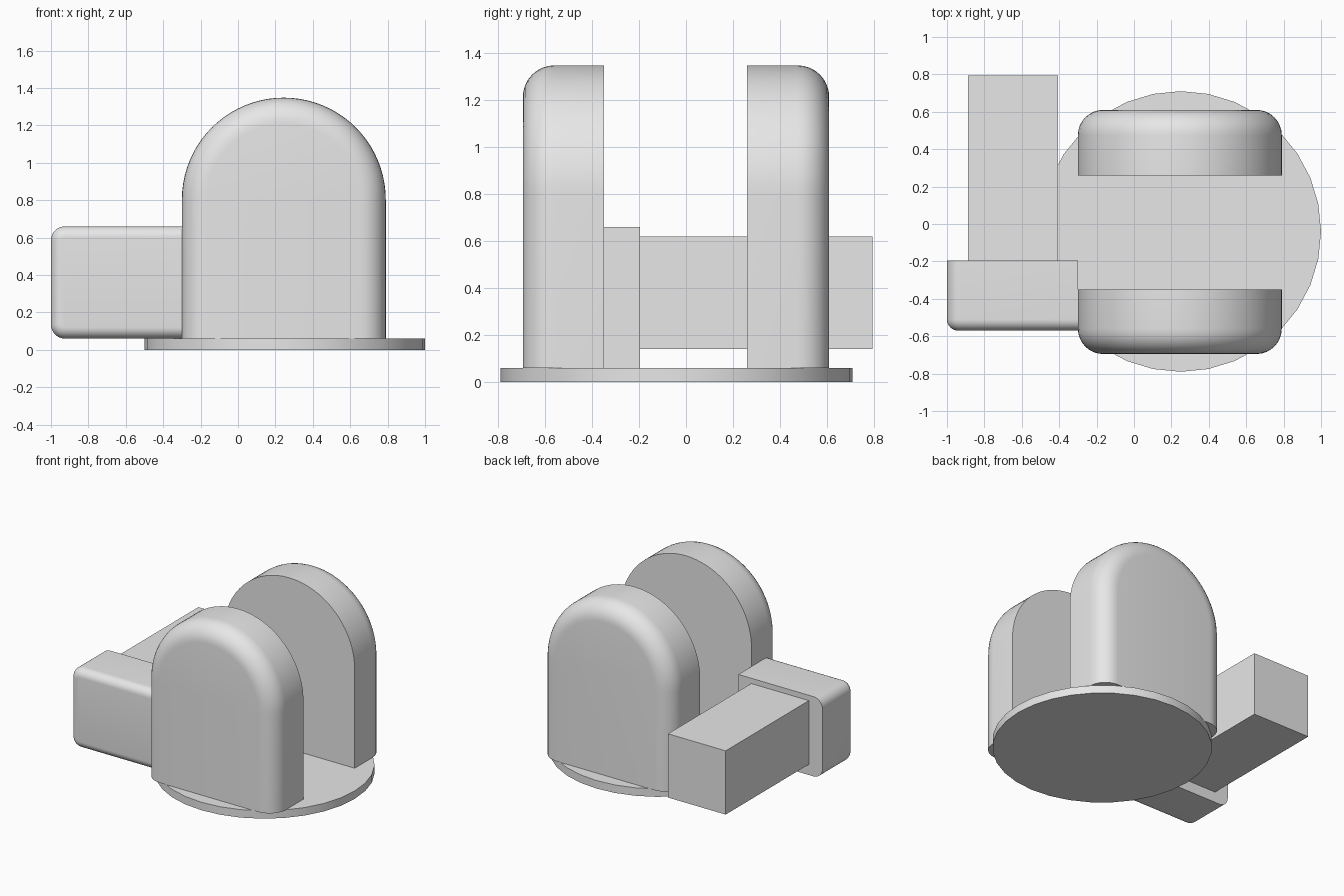
import bpy, bmesh, math

cube = bpy.data.objects.get("Cube")
if cube:
    bpy.data.objects.remove(cube, do_unlink=True)

grey = bpy.data.materials.new("plain grey")
grey.use_nodes = True
grey.diffuse_color = (0.8, 0.8, 0.8, 1)
grey.node_tree.nodes["Principled BSDF"].inputs["Base Color"].default_value = (0.8, 0.8, 0.8, 1)

BASE = 0.06  # top of the round base


def finish(name, bm):
    bmesh.ops.recalc_face_normals(bm, faces=bm.faces)
    mesh = bpy.data.meshes.new(name)
    bm.to_mesh(mesh)
    bm.free()
    mesh.materials.append(grey)
    obj = bpy.data.objects.new(name, mesh)
    bpy.context.collection.objects.link(obj)
    bpy.ops.object.select_all(action="DESELECT")
    obj.select_set(True)
    bpy.context.view_layer.objects.active = obj
    bpy.ops.object.shade_smooth_by_angle(angle=math.radians(30))
    return obj


def arc(cx, cz, r, start, end, steps):
    angles = [math.radians(start + (end - start) * i / steps) for i in range(steps + 1)]
    return [(cx + r * math.cos(a), cz + r * math.sin(a)) for a in angles]


def rounded_slab(name, profile, outer, inner, bevel, steps=8):
    """Loft profile(inset) along y, rounding the rim of the outer face."""
    bm = bmesh.new()
    side = 1 if inner > outer else -1
    rings = []
    for i in range(steps + 1):
        a = math.pi / 2 * i / steps
        rings.append((bevel * (1 - math.sin(a)), outer + side * bevel * (1 - math.cos(a))))
    rings.append((0, inner))
    loops = [[bm.verts.new((x, y, z)) for x, z in profile(inset)] for inset, y in rings]
    count = len(loops[0])
    for a, b in zip(loops, loops[1:]):
        for i in range(count):
            j = (i + 1) % count
            bm.faces.new((a[i], a[j], b[j], b[i]))
    bm.faces.new(loops[0])
    bm.faces.new(loops[-1])
    return finish(name, bm)


def arch_profile(inset):
    r = 0.545 - inset
    cx = 0.245
    return [(cx + r, BASE)] + arc(cx, 0.803, r, 0, 180, 40) + [(cx - r, BASE)]


def block_profile(inset):
    # Rounded on the free end, square where it meets the front arch
    left, right, low, high, r = -1 + inset, -0.3, BASE + inset, 0.66 - inset, 0.075 - inset
    return ([(right, low), (right, high)]
            + arc(left + r, high - r, r, 90, 180, 8)
            + arc(left + r, low + r, r, 180, 270, 8))


# Round base
bm = bmesh.new()
bmesh.ops.create_cone(bm, cap_ends=True, segments=32, radius1=0.75, radius2=0.75, depth=BASE)
bmesh.ops.translate(bm, verts=bm.verts, vec=(0.25, -0.04, BASE / 2))
finish("round_base", bm)

# Pair of arched uprights, rounded on their outward faces
rounded_slab("front_arch", arch_profile, -0.695, -0.35, 0.135)
rounded_slab("back_arch", arch_profile, 0.61, 0.26, 0.135)

# Side block and the square beam behind it
rounded_slab("side_block", block_profile, -0.57, -0.195, 0.06)
bm = bmesh.new()
bmesh.ops.create_cube(bm, size=1)
bmesh.ops.scale(bm, verts=bm.verts, vec=(0.48, 0.995, 0.48))
bmesh.ops.translate(bm, verts=bm.verts, vec=(-0.647, 0.2975, 0.38))
finish("square_beam", bm)
